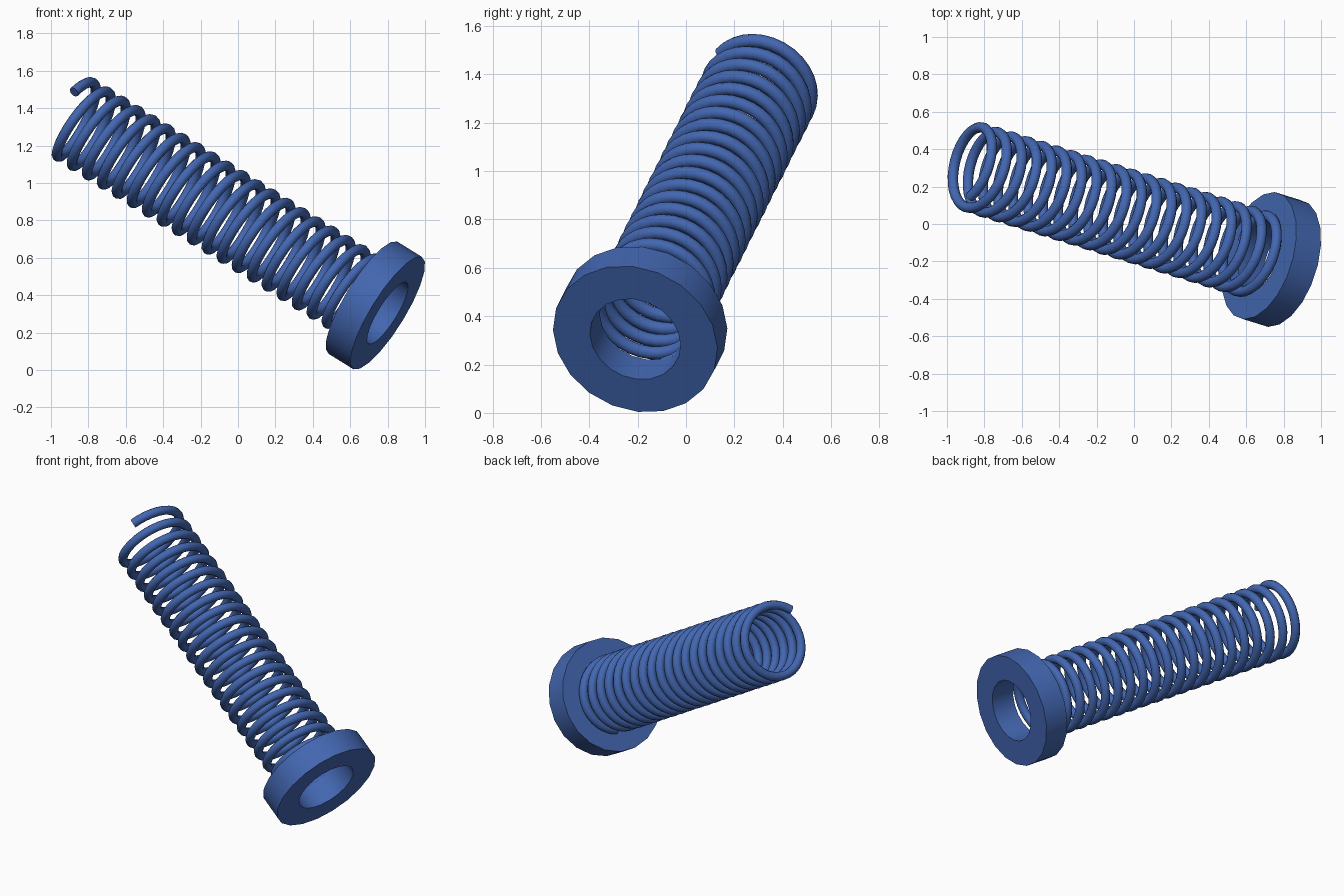
import bpy, bmesh, math
from mathutils import Vector, Matrix

if "Cube" in bpy.data.objects:
    bpy.data.objects.remove(bpy.data.objects["Cube"])

# Tilted frame shared by both parts: local z runs along the spring,
# local x points at the free end of the wire
axis = Vector((-0.822, 0.255, 0.509)).normalized()
free = Vector((0.11, -0.80, 0.59))
free = (free - axis * free.dot(axis)).normalized()
side = axis.cross(free)
frame = Matrix((free, side, axis)).transposed().to_4x4()
frame.translation = Vector((0.80, -0.21, 0.305))

blue = bpy.data.materials.new("blue")
blue.diffuse_color = (0.056, 0.135, 0.44, 1)
blue.use_nodes = True
blue.node_tree.nodes["Principled BSDF"].inputs["Base Color"].default_value = blue.diffuse_color


def finish(obj, angle):
    """Place the part, colour it and smooth its rounded faces."""
    obj.matrix_world = frame
    obj.data.materials.clear()
    obj.data.materials.append(blue)
    bpy.ops.object.select_all(action='DESELECT')
    obj.select_set(True)
    bpy.context.view_layer.objects.active = obj
    if obj.type == 'CURVE':
        bpy.ops.object.convert(target='MESH')
    bpy.ops.object.shade_smooth_by_angle(angle=math.radians(angle))


# Collar: rectangular section lathed round the axis
SIDES, OUTER, HOLE, THICK = 20, 0.352, 0.194, 0.16
bm = bmesh.new()
section = [(OUTER, 0), (OUTER, THICK), (HOLE, THICK), (HOLE, 0)]
verts = [bm.verts.new((r, 0, z)) for r, z in section]
edges = [bm.edges.new((verts[i], verts[(i + 1) % 4])) for i in range(4)]
bmesh.ops.spin(bm, geom=verts + edges, cent=(0, 0, 0), axis=(0, 0, 1),
               angle=math.tau, steps=SIDES, use_duplicate=False)
bmesh.ops.remove_doubles(bm, verts=bm.verts, dist=1e-4)
bmesh.ops.recalc_face_normals(bm, faces=bm.faces)
mesh = bpy.data.meshes.new("collar")
bm.to_mesh(mesh)
bm.free()
collar = bpy.data.objects.new("collar", mesh)
bpy.context.collection.objects.link(collar)
finish(collar, 30)

# Coil spring: helix path with a round wire
RADIUS, WIRE, PITCH, TURNS, TOP, STEPS = 0.217, 0.028, 0.0975, 19.6, 2.07, 32
count = int(TURNS * STEPS) + 1
path = bpy.data.curves.new("coil_spring", 'CURVE')
path.dimensions = '3D'
path.bevel_depth = WIRE
path.bevel_resolution = 3
path.use_fill_caps = True
spline = path.splines.new('POLY')
spline.points.add(count - 1)
for i, p in enumerate(spline.points):
    t = i / STEPS
    a = math.tau * t
    p.co = (RADIUS * math.cos(a), RADIUS * math.sin(a), TOP - PITCH * t, 1)
spring = bpy.data.objects.new("coil_spring", path)
bpy.context.collection.objects.link(spring)
finish(spring, 50)
